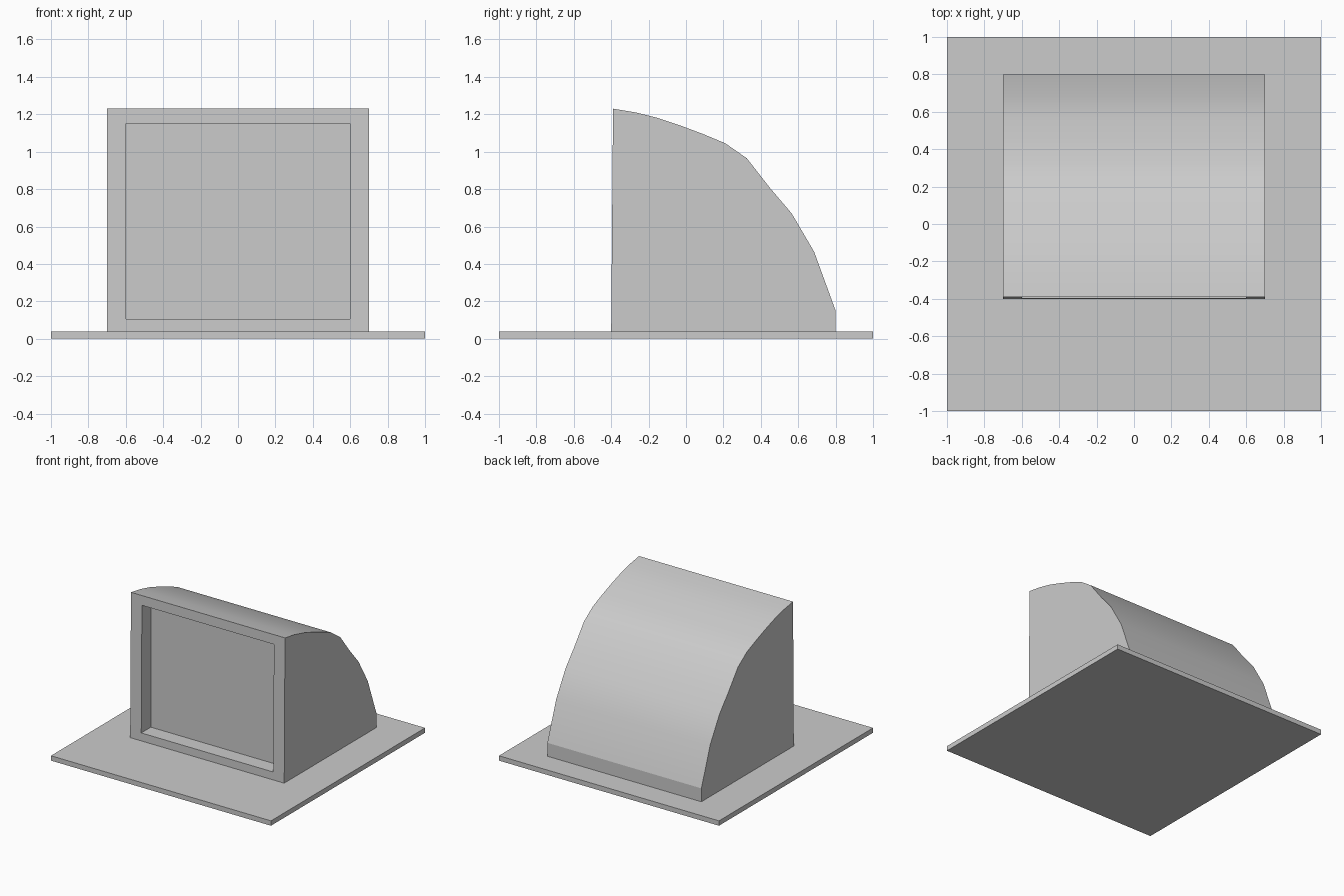
import bpy, bmesh, math
from mathutils import Vector

if "Cube" in bpy.data.objects:
    bpy.data.objects.remove(bpy.data.objects["Cube"])


def finish(bm, name):
    bmesh.ops.recalc_face_normals(bm, faces=bm.faces)
    mesh = bpy.data.meshes.new(name)
    bm.to_mesh(mesh)
    bm.free()
    obj = bpy.data.objects.new(name, mesh)
    bpy.context.collection.objects.link(obj)
    return obj


# Base plate
bm = bmesh.new()
bmesh.ops.create_cube(bm, size=1)
for v in bm.verts:
    v.co = Vector((v.co.x * 2, v.co.y * 2, (v.co.z + 0.5) * 0.04))
finish(bm, "base_plate")

# Hood: curved side profile (y, z) extruded across the width
profile = [(-0.4, 0.04), (0.8, 0.04), (0.8, 0.15), (0.685, 0.465),
           (0.565, 0.67), (0.45, 0.805), (0.325, 0.965), (0.21, 1.045),
           (0.09, 1.095), (-0.03, 1.14), (-0.15, 1.18), (-0.27, 1.21),
           (-0.39, 1.23)]
bm = bmesh.new()
side = bm.faces.new([bm.verts.new((-0.7, y, z)) for y, z in profile])
ext = bmesh.ops.extrude_face_region(bm, geom=[side], use_keep_orig=True)
moved = [g for g in ext["geom"] if isinstance(g, bmesh.types.BMVert)]
bmesh.ops.translate(bm, verts=moved, vec=(1.4, 0, 0))
bmesh.ops.recalc_face_normals(bm, faces=bm.faces)

# Rectangular recess in the front face
front = min(bm.faces, key=lambda f: f.calc_center_median().y)
bmesh.ops.inset_region(bm, faces=[front], thickness=0.05)
for v in front.verts:
    z = 0.105 if v.co.z < 0.6 else 1.15
    v.co = Vector((math.copysign(0.6, v.co.x), -0.4 + 0.01 * (z - 0.04) / 1.19, z))
ext = bmesh.ops.extrude_discrete_faces(bm, faces=[front])
for v in ext["faces"][0].verts:
    v.co.y = -0.275
hood = finish(bm, "hood")

# Smooth curved back, sharp elsewhere
bpy.context.view_layer.objects.active = hood
hood.select_set(True)
bpy.ops.object.shade_smooth_by_angle(angle=math.radians(20))
